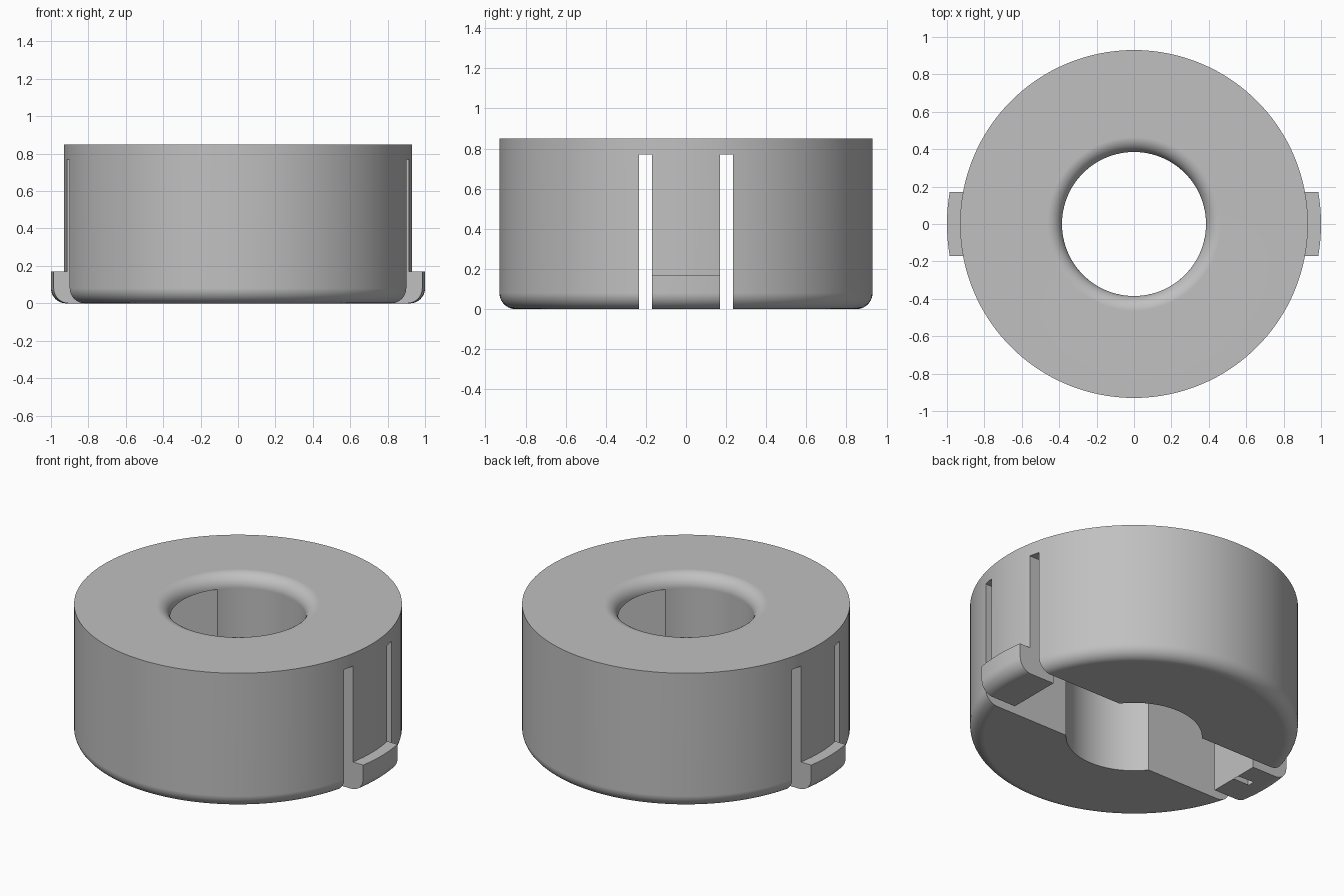
import bpy, bmesh
from math import sin, cos, pi, radians

if "Cube" in bpy.data.objects:
    bpy.data.objects.remove(bpy.data.objects["Cube"], do_unlink=True)

SEGMENTS = 128
HEIGHT, ROOF = 0.85, 0.77
BODY_R, HOLE_R, HOOK_R = 0.93, 0.385, 1.0
FILLET = 0.08
TONGUE_Y, SLOT_Y, TONGUE_X = 0.17, 0.235, 0.74

grey = bpy.data.materials.new("grey plastic")
grey.use_nodes = True
colour = (0.53, 0.53, 0.53, 1)
grey.diffuse_color = colour
grey.node_tree.nodes["Principled BSDF"].inputs["Base Color"].default_value = colour


def add_object(name, bm):
    bmesh.ops.recalc_face_normals(bm, faces=bm.faces[:])
    mesh = bpy.data.meshes.new(name)
    bm.to_mesh(mesh)
    bm.free()
    mesh.materials.append(grey)
    obj = bpy.data.objects.new(name, mesh)
    bpy.context.collection.objects.link(obj)
    return obj


def arc(r, z, radius, start, end, steps=10):
    angles = [radians(start + (end - start) * i / steps) for i in range(steps + 1)]
    return [(r + radius * cos(a), z + radius * sin(a)) for a in angles]


def lathe(name, profile):
    """Spin a closed (radius, height) profile around z."""
    bm = bmesh.new()
    rings = []
    for s in range(SEGMENTS):
        a = 2 * pi * s / SEGMENTS
        rings.append([bm.verts.new((r * cos(a), r * sin(a), z)) for r, z in profile])
    n = len(profile)
    for s, ring in enumerate(rings):
        nxt = rings[(s + 1) % SEGMENTS]
        for i in range(n):
            j = (i + 1) % n
            bm.faces.new((ring[i], nxt[i], nxt[j], ring[j]))
    return add_object(name, bm)


def prism(name, outline, bottom, top):
    bm = bmesh.new()
    base = bm.faces.new([bm.verts.new((x, y, bottom)) for x, y in outline])
    made = bmesh.ops.extrude_face_region(bm, geom=[base])["geom"]
    for v in made:
        if isinstance(v, bmesh.types.BMVert):
            v.co.z = top
    return add_object(name, bm)


def combine(obj, tool, operation):
    mod = obj.modifiers.new(operation.lower(), "BOOLEAN")
    mod.object, mod.operation, mod.solver = tool, operation, "EXACT"
    bpy.context.view_layer.objects.active = obj
    bpy.ops.object.modifier_apply(modifier=mod.name)
    bpy.data.objects.remove(tool, do_unlink=True)


# Ring body: rounded lower rim and rounded upper hole edge
body = lathe("ring_body",
             [(HOLE_R, 0)]
             + arc(BODY_R - FILLET, FILLET, FILLET, -90, 0)
             + [(BODY_R, HEIGHT)]
             + arc(HOLE_R + FILLET, HEIGHT - FILLET, FILLET, 90, 180))

# Central channel plus the four narrow slots that free the two tongues
quarter = [(1.3, SLOT_Y), (1.3, TONGUE_Y), (TONGUE_X, TONGUE_Y)]
outline = (quarter
           + [(x, -y) for x, y in reversed(quarter)]
           + [(-x, -y) for x, y in quarter]
           + [(-x, y) for x, y in reversed(quarter)])
combine(body, prism("channel_cutter", outline, -0.5, ROOF), "DIFFERENCE")

# Hooks at the foot of each tongue
for side in (-1, 1):
    hook = lathe("hook",
                 [(0.7, 0)]
                 + arc(HOOK_R - FILLET, FILLET, FILLET, -90, 0)
                 + [(HOOK_R, TONGUE_Y), (0.7, TONGUE_Y)])
    block = [(side * TONGUE_X, -TONGUE_Y), (side * 1.3, -TONGUE_Y),
             (side * 1.3, TONGUE_Y), (side * TONGUE_X, TONGUE_Y)]
    combine(hook, prism("hook_limits", block, -0.5, 0.5), "INTERSECT")
    combine(body, hook, "UNION")

# Smooth curved walls, keep hard edges and flat faces
bpy.ops.object.select_all(action="DESELECT")
body.select_set(True)
bpy.context.view_layer.objects.active = body
bpy.ops.object.shade_smooth_by_angle(angle=radians(30))
weighted = body.modifiers.new("flat_faces", "WEIGHTED_NORMAL")
weighted.keep_sharp = True
